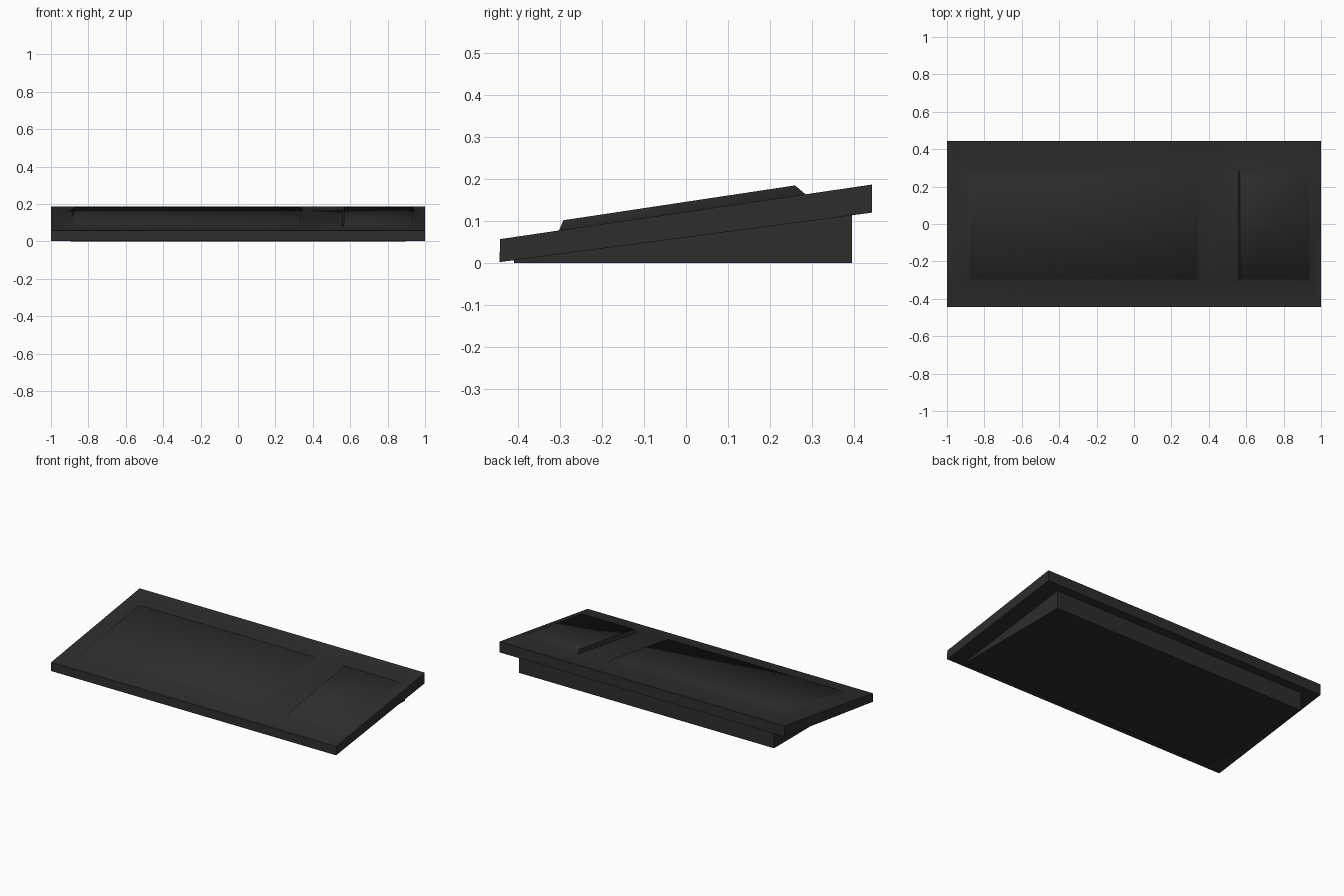
import bpy, bmesh

if "Cube" in bpy.data.objects:
    bpy.data.objects.remove(bpy.data.objects["Cube"])

# One dark plastic colour
plastic = bpy.data.materials.new("dark_plastic")
plastic.diffuse_color = (0.026, 0.026, 0.026, 1)
plastic.use_nodes = True
plastic.node_tree.nodes["Principled BSDF"].inputs["Base Color"].default_value = plastic.diffuse_color


def finish(bm, name):
    bmesh.ops.recalc_face_normals(bm, faces=bm.faces[:])
    me = bpy.data.meshes.new(name)
    bm.to_mesh(me)
    bm.free()
    me.materials.append(plastic)
    ob = bpy.data.objects.new(name, me)
    bpy.context.collection.objects.link(ob)
    return ob


def top_z(y):
    return 0.057 + (y + 0.443) * 0.13 / 0.886


# Keyboard case: sloping slab whose top is a grid, with key fields raised from it
xs = [-1, -0.9, 0.35, 0.56, 0.945, 1]
ys = [-0.443, -0.303, 0.285, 0.443]
bm = bmesh.new()
grid = [[bm.verts.new((x, y, top_z(y))) for y in ys] for x in xs]
cells = {}
for i in range(len(xs) - 1):
    for j in range(len(ys) - 1):
        cells[i, j] = bm.faces.new((grid[i][j], grid[i + 1][j],
                                    grid[i + 1][j + 1], grid[i][j + 1]))

# Slab sides and underside
rim = [e for e in bm.edges if e.is_boundary]
ext = bmesh.ops.extrude_edge_only(bm, edges=rim)["geom"]
low = [v for v in ext if isinstance(v, bmesh.types.BMVert)]
for v in low:
    t = (v.co.y + 0.443) / 0.886
    v.co.y = -0.445 + t * 0.888
    v.co.z = 0.002 + t * 0.118
bmesh.ops.contextual_create(bm, geom=[e for e in bm.edges if e.is_boundary])

# Raised key fields: main keys and number pad, with sloped walls
for cell, left, right in (((1, 1), -0.872, 0.333), ((3, 1), 0.567, 0.933)):
    top = bmesh.ops.extrude_discrete_faces(bm, faces=[cells[cell]])["faces"][0]
    mid = top.calc_center_median().x
    for v in top.verts:
        v.co.x = left if v.co.x < mid else right
        if v.co.y < 0:
            v.co.y, v.co.z = -0.292, 0.102
        else:
            v.co.y, v.co.z = 0.26, 0.185
bmesh.ops.remove_doubles(bm, verts=bm.verts[:], dist=0.0001)
for f in bm.faces:
    f.smooth = True
for e in bm.edges:
    if e.is_manifold and e.calc_face_angle(0) > 1.2:
        e.smooth = False
finish(bm, "keyboard_case")

# Wedge stand under the slab
bm = bmesh.new()
profile = [(-0.41, 0), (0.396, 0), (0.396, 0.116), (-0.41, 0.012)]
face = bm.faces.new([bm.verts.new((-0.895, y, z)) for y, z in profile])
ext = bmesh.ops.extrude_face_region(bm, geom=[face])["geom"]
bmesh.ops.translate(bm, vec=(1.79, 0, 0),
                    verts=[v for v in ext if isinstance(v, bmesh.types.BMVert)])
finish(bm, "wedge_stand")
